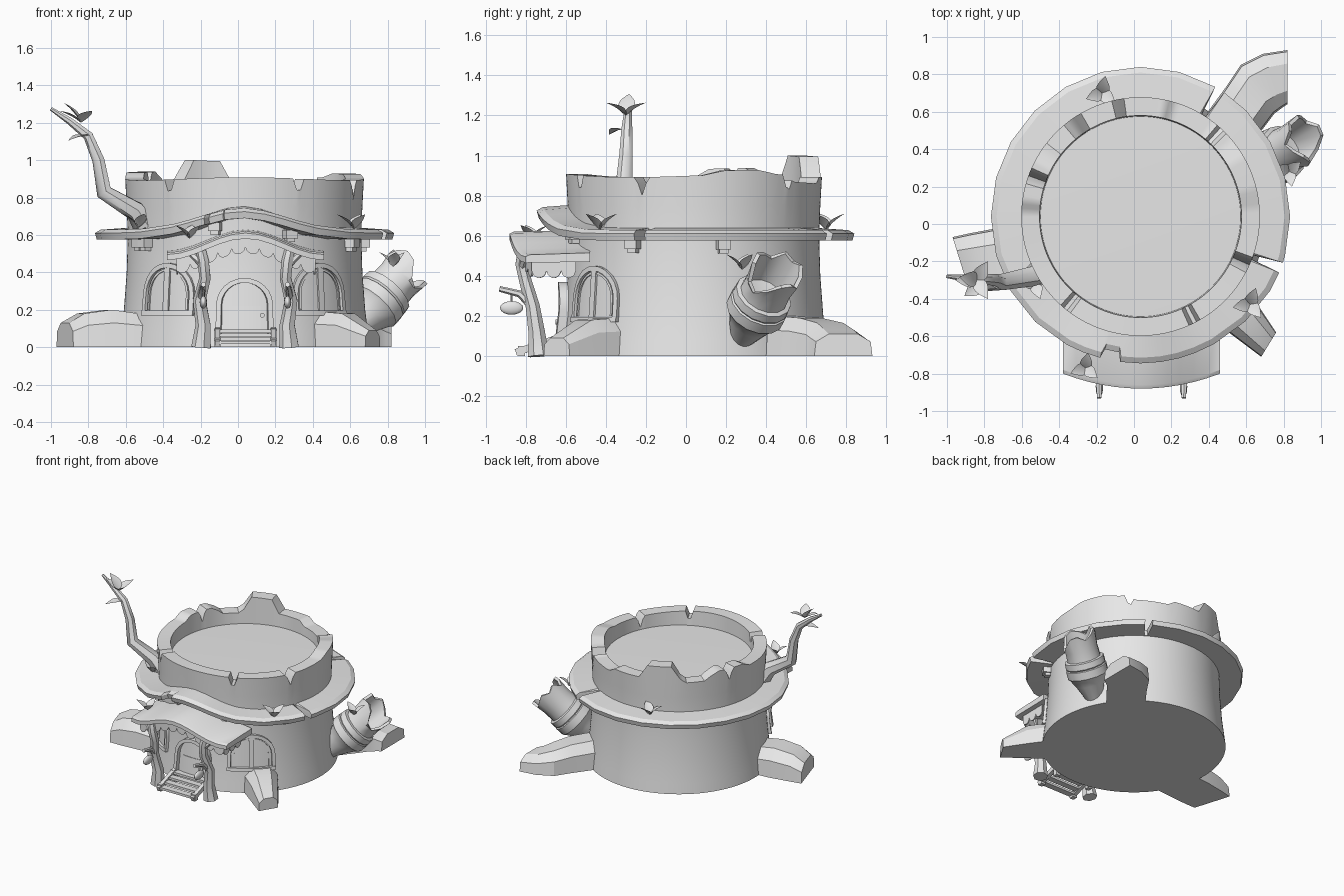
import bpy, bmesh
from math import sin, cos, pi, radians, exp, sqrt
from mathutils import Vector, Matrix

if "Cube" in bpy.data.objects:
    bpy.data.objects.remove(bpy.data.objects["Cube"])

clay = bpy.data.materials.new("pale_grey")
clay.use_nodes = True
clay.diffuse_color = (0.8, 0.8, 0.8, 1)
clay.node_tree.nodes["Principled BSDF"].inputs["Base Color"].default_value = (0.8, 0.8, 0.8, 1)

CX, CY = 0.035, 0.04


def loft(name, secs, loop=False, ring=True, angle=35):
    """Skin a list of equal-length sections into one object."""
    bm = bmesh.new()
    rows = [[bm.verts.new(p) for p in s] for s in secs]
    n, m = len(rows), len(rows[0])
    for i in range(n if loop else n - 1):
        a, b = rows[i], rows[(i + 1) % n]
        for j in range(m if ring else m - 1):
            k = (j + 1) % m
            bm.faces.new((a[j], a[k], b[k], b[j]))
    if ring and not loop:
        bm.faces.new(rows[0])
        bm.faces.new(rows[-1])
    bmesh.ops.remove_doubles(bm, verts=bm.verts, dist=1e-5)
    bmesh.ops.recalc_face_normals(bm, faces=bm.faces)
    me = bpy.data.meshes.new(name)
    bm.to_mesh(me)
    bm.free()
    ob = bpy.data.objects.new(name, me)
    bpy.context.collection.objects.link(ob)
    me.materials.append(clay)
    bpy.ops.object.select_all(action='DESELECT')
    ob.select_set(True)
    bpy.context.view_layer.objects.active = ob
    bpy.ops.object.shade_smooth_by_angle(angle=radians(angle))
    return ob


def box(name, loc, size, rot=0, tilt=0):
    x, y, z = (s / 2 for s in size)
    ob = loft(name, [[(-x, -y, h), (x, -y, h), (x, y, h), (-x, y, h)] for h in (-z, z)])
    ob.location = loc
    ob.rotation_euler = (tilt, 0, rot)


def tube(name, pts, radii, sides=8, ref=(0, 1, 0)):
    pts, ref, secs = [Vector(p) for p in pts], Vector(ref), []
    for i, p in enumerate(pts):
        t = (pts[min(i + 1, len(pts) - 1)] - pts[max(i - 1, 0)]).normalized()
        u = t.cross(ref).normalized()
        v = t.cross(u)
        secs.append([p + radii[i] * (u * cos(2 * pi * k / sides) + v * sin(2 * pi * k / sides))
                     for k in range(sides)])
    return loft(name, secs, angle=50)


def polar(a, r, z):
    return (CX + r * cos(radians(a)), CY + r * sin(radians(a)), z)


def gap(a, b):
    return abs((a - b + 180) % 360 - 180)


# Hollow stump body with a broken rim
WALL = [(0, 0.67), (0.08, 0.66), (0.2, 0.645), (0.4, 0.63), (0.6, 0.624), (0.75, 0.63), (1, 0.64)]


def wall_r(z):
    for (z0, r0), (z1, r1) in zip(WALL, WALL[1:]):
        if z <= z1:
            return r0 + (r1 - r0) * (z - z0) / (z1 - z0)


def bump(a, centre, half, slope):
    return max(0, min(1, (half - gap(a, centre)) / slope))


def rim(a):
    h = 0.9 + 0.008 * sin(radians(3 * a))
    h += 0.1 * bump(a, 112, 14, 6) + 0.03 * bump(a, 162, 16, 6) + 0.02 * bump(a, 22, 18, 10)
    h -= 0.035 * bump(a, 62, 16, 5) + 0.03 * bump(a, 136, 10, 4)
    for c in (-129, -63, -24, 47, 160):
        h -= 0.09 * bump(a, c, 3, 3)
    return h


body = []
for a in range(0, 360, 2):
    h = rim(a)
    prof = [(0, 0)] + [(r, z) for z, r in WALL[:-1]] + [(0.638, h), (0.54, h), (0.535, 0.79), (0, 0.8)]
    body.append([polar(a, r, z) for r, z in prof])
loft("stump_body", body, loop=True, ring=False)

# Cracked ledge that lifts over the porch: crack angle, depth radius, half width
CRACKS = [(-20, 0.64, 1), (58, 0.64, 1), (258, 0.735, 3)]


def ledge_z(a):
    return 0.62 + 0.115 * exp(-(gap(a, 269) / 25) ** 2)


angles = set(range(0, 360, 15)) | {247, 263, 278, 292}
for c, depth, half in CRACKS:
    angles = {a for a in angles if gap(a, c) > half + 2}
    angles |= {(c + d) % 360 for d in (-half - 1, -half, half, half + 1)}
ledge = []
for a in sorted(angles):
    r = 0.8 - 0.015 * bump(a, 275, 60, 40)
    for c, depth, half in CRACKS:
        if gap(a, c) <= half:
            r = depth
    z = ledge_z(a)
    ledge.append([polar(a, 0.6, z - 0.045), polar(a, r - 0.01, z - 0.045), polar(a, r, z - 0.01),
                  polar(a, r - 0.03, z + 0.008), polar(a, 0.6, z + 0.02)])
loft("ledge", ledge, loop=True, angle=20)

# Brackets under the ledge
for a in (-28, 13, -68, -104, -150, 215):
    z = ledge_z(a) - 0.065
    box("ledge_bracket", polar(a, 0.64, z), (0.08, 0.065, 0.045), radians(a))
    box("ledge_bracket_foot", polar(a, 0.635, z - 0.02), (0.06, 0.045, 0.045), radians(a))


# Roots: left edge, right edge and height per section
def root(name, parts):
    secs = []
    for l, r, h in parts:
        l, r = Vector((*l, 0)), Vector((*r, 0))
        secs.append([l.lerp(r, t) + Vector((0, 0, h * k)) for t, k in
                     ((0, 0), (0.03, 0.65), (0.25, 1), (0.75, 1), (0.97, 0.65), (1, 0))])
    loft(name, secs, angle=25)


root("left_front_root", [((0.56, -0.29), (0.4, -0.5), 0.19), ((0.66, -0.43), (0.52, -0.59), 0.18),
                         ((0.76, -0.58), (0.68, -0.71), 0.09)])
root("right_root", [((-0.5, 0.0), (-0.45, -0.33), 0.17), ((-0.72, -0.02), (-0.66, -0.35), 0.2),
                    ((-0.88, -0.05), (-0.8, -0.36), 0.18), ((-0.97, -0.07), (-0.88, -0.36), 0.13)])
root("back_root", [((0.38, 0.58), (0.6, 0.4), 0.2), ((0.49, 0.73), (0.69, 0.51), 0.19),
                   ((0.57, 0.85), (0.75, 0.59), 0.165), ((0.69, 0.91), (0.79, 0.62), 0.13),
                   ((0.82, 0.93), (0.82, 0.64), 0.11)])

# Hollow side branch with collar and jagged mouth
turn = Vector((0.62, 0.36, 0.68)).to_track_quat('Z', 'Y').to_matrix().to_4x4()
place = Matrix.Translation((0.745, 0.355, 0.24)) @ turn
JAG = [0.06, 0.03, 0.05, -0.01, 0.02, 0.04, 0.02, -0.06, -0.08, -0.03, 0.03, 0.04, 0, 0.03]
spout = []
for k, j in enumerate(JAG):
    t = 2 * pi * k / len(JAG)
    prof = [(0, -0.22), (0.06, -0.22), (0.11, -0.1), (0.142, -0.04), (0.153, -0.03), (0.153, 0.03),
            (0.143, 0.035), (0.15, 0.045), (0.147, 0.09), (0.125, 0.095), (0.122, 0.17),
            (0.133, 0.25 + j), (0.112, 0.25 + j), (0.1, 0.1), (0, 0.08)]
    spout.append([place @ Vector((r * cos(t), r * sin(t), s)) for r, s in prof])
loft("hollow_branch", spout, loop=True, ring=False)

# Bare branch growing from the right wall
tube("tall_branch", [(-0.48, -0.24, 0.62), (-0.55, -0.28, 0.73), (-0.715, -0.31, 0.83), (-0.745, -0.3, 1.0),
                     (-0.8, -0.295, 1.13), (-0.9, -0.29, 1.21), (-1.0, -0.28, 1.275)],
     [0.07, 0.055, 0.045, 0.034, 0.028, 0.02, 0.01], 7)


# Leaves
def leaf(base, yaw, pitch, size):
    rot = Matrix.Translation(base) @ Matrix.Rotation(radians(yaw), 4, 'Z') @ Matrix.Rotation(radians(-pitch), 4, 'Y')
    secs = []
    for i in range(9):
        t = i / 8
        w = 0.3 * size * sin(pi * t ** 0.8)
        lift = -0.2 * size * t * t
        secs.append([rot @ Vector((t * size, s * w, lift + abs(s) * w * 0.3)) for s in (-1, 0, 1)])
    loft("leaf", secs, ring=False, angle=60)


def cluster(base, yaw, size, pitch=52):
    for k in range(3):
        leaf(base, yaw + 120 * k, pitch, size)


cluster((-0.84, -0.3, 1.2), 60, 0.13, 40)
leaf((-0.8, -0.31, 1.13), 215, 0, 0.13)
leaf((-0.84, -0.3, 1.2), 170, 60, 0.14)
cluster((-0.17, 0.7, 0.63), 80, 0.12)
cluster((0.62, -0.43, 0.63), 70, 0.12)
cluster((-0.26, -0.77, 0.58), 80, 0.11)
cluster((-0.53, -0.32, 0.64), 170, 0.11)
cluster((0.83, 0.28, 0.43), -80, 0.11, 55)


# Porch roof: an arched slab
def roof_z(x):
    return 0.62 - 0.115 * sin(min(1, abs(x - 0.04) / 0.42) * pi / 2) ** 2


def roof_y(x):
    return -0.88 + 0.08 * ((x - 0.04) / 0.42) ** 2


roof = []
for i in range(13):
    x = -0.38 + 0.84 * i / 12
    z, y = roof_z(x), roof_y(x)
    roof.append([(x, -0.48, z - 0.035), (x, y, z - 0.04), (x, y, z - 0.01), (x, y + 0.02, z), (x, -0.48, z + 0.01)])
loft("porch_roof", roof, angle=25)


# Scalloped fringe hanging under the roof
def fringe(name, point, count, off):
    secs = []
    for i in range(count * 10 + 1):
        x, y = point(i / (count * 10))
        top = roof_z(x) - 0.03
        low = top - 0.055 - 0.035 * sqrt(abs(sin(pi * i / 10)))
        secs.append([(x, y, top), (x, y, low), (x + off[0], y + off[1], low), (x + off[0], y + off[1], top)])
    loft(name, secs)


def front_edge(t):
    x = -0.33 + 0.74 * t
    return x, roof_y(x) + 0.05


fringe("front_fringe", front_edge, 10, (0, 0.009))
for x in (-0.33, 0.405):
    fringe("side_fringe", lambda t: (x, roof_y(x) + 0.05 + 0.22 * t), 3, (0.009, 0))

# Crooked porch posts with lantern arms, mirrored about the door
for s in (-1, 1):
    def at(dx, y, z):
        return (0.04 + s * dx, y, z)
    tube("porch_post", [at(0.235, -0.735, 0), at(0.225, -0.745, 0.12), at(0.245, -0.765, 0.25),
                        at(0.215, -0.8, 0.37), at(0.225, -0.82, 0.46), at(0.24, -0.81, 0.53)],
         [0.055, 0.042, 0.036, 0.032, 0.032, 0.028], 7)
    tube("lantern_arm", [at(0.24, -0.77, 0.25), at(0.23, -0.83, 0.31), at(0.225, -0.93, 0.335)],
         [0.022, 0.018, 0.014], 6, (1, 0, 0))
    tube("lantern_cord", [at(0.225, -0.87, 0.33), at(0.225, -0.87, 0.26)], [0.005, 0.005], 5)
    tube("roof_brace", [at(0.225, -0.82, 0.44), at(0.29, -0.8, 0.5)], [0.022, 0.016], 6)
    lamp = tube("lantern", [(0, 0, -cos(pi * k / 8)) for k in range(9)],
                [max(0.01, sin(pi * k / 8)) for k in range(9)], 12)
    lamp.location = at(0.225, -0.87, 0.24)
    lamp.scale = (0.02, 0.058, 0.034)


# Arched openings that wrap around the wall
def on_wall(a, u, z, d):
    return Vector(polar(a + u / 0.63 * 180 / pi, wall_r(z) + d, z))


def arch_top(u, w, z0, z1):
    rise = min(w / 2, 0.6 * (z1 - z0))
    return z1 - rise + rise * sqrt(max(0, 1 - (2 * u / w) ** 2))


def arch_frame(name, a, w, z0, z1, t, depth):
    rise = min(w / 2, 0.6 * (z1 - z0))
    path = [(1, 0, z0), (1, 0, z1 - rise)]
    path += [(cos(pi * k / 12), sin(pi * k / 12), z1 - rise) for k in range(1, 12)]
    path += [(-1, 0, z1 - rise), (-1, 0, z0)]
    secs = []
    for c, s, z in path:
        outer, inner = (c * w / 2, z + s * rise), (c * (w / 2 - t), z + s * (rise - t))
        secs.append([on_wall(a, *outer, -0.02), on_wall(a, *outer, depth),
                     on_wall(a, *inner, depth), on_wall(a, *inner, -0.02)])
    loft(name, secs)


def panel(name, a, u0, u1, low, high, depth):
    secs = []
    for i in range(17):
        u = u0 + (u1 - u0) * i / 16
        secs.append([on_wall(a, u, z, d) for z, d in
                     ((low, -0.02), (low, depth), (high(u), depth), (high(u), -0.02))])
    loft(name, secs)


for a in (-51, -130):
    def top(u):
        return arch_top(u, 0.33, 0.18, 0.45)
    arch_frame("window_frame", a, 0.34, 0.18, 0.45, 0.025, 0.02)
    arch_frame("window_inner_frame", a, 0.27, 0.2, 0.42, 0.012, 0.012)
    panel("window_sill", a, -0.17, 0.17, 0.17, lambda u: 0.195, 0.025)
    panel("window_mullion", a, -0.018, 0.018, 0.18, top, 0.015)
    panel("window_pane", a, -0.16, 0.16, 0.185, top, 0.004)

arch_frame("door_frame", -90, 0.28, 0.06, 0.37, 0.025, 0.045)
panel("door_leaf", -90, -0.12, 0.12, 0.06, lambda u: arch_top(u, 0.25, 0.06, 0.355), 0.015)
panel("door_panel", -90, -0.08, 0.08, 0.09, lambda u: 0.22, 0.022)
tube("door_knob", [(0.13, -0.61, 0.17), (0.13, -0.65, 0.17)], [0.01, 0.013], 8, (1, 0, 0))

# Porch steps with sloping side rails
for k in range(4):
    box("porch_step", (0.04, -0.82 + 0.055 * k, 0.025 + 0.02 * k), (0.28, 0.05, 0.018))
for x in (-0.11, 0.19):
    box("step_rail", (x, -0.74, 0.055), (0.028, 0.23, 0.035), 0, radians(19))
    box("step_rail_foot", (x, -0.82, 0.025), (0.036, 0.036, 0.05))
    box("step_rail_head", (x, -0.65, 0.05), (0.036, 0.036, 0.1))
